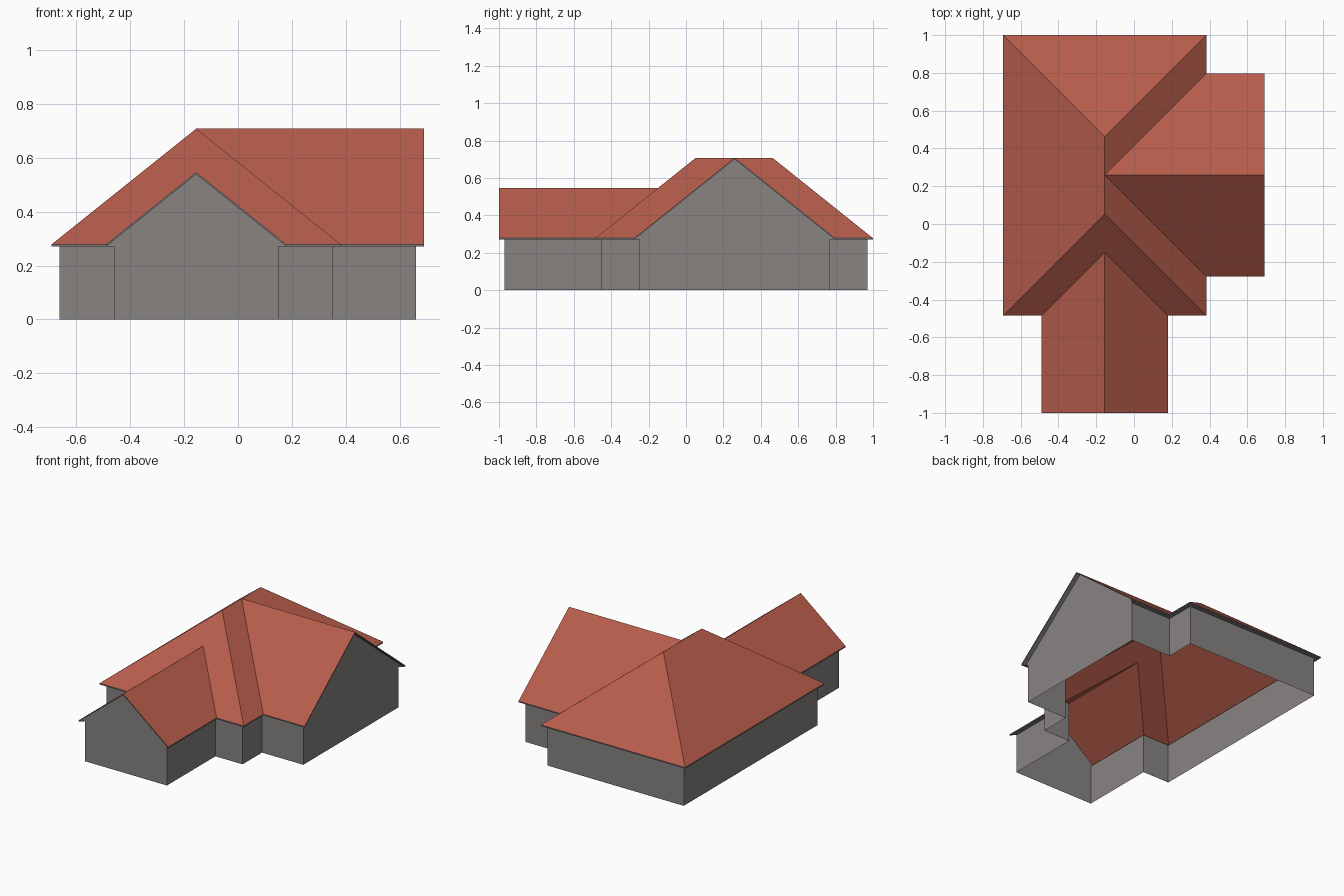
import bpy

if "Cube" in bpy.data.objects:
    bpy.data.objects.remove(bpy.data.objects["Cube"])

EAVE, FASCIA, SLOPE, OVER = 0.278, 0.008, 0.8, 0.03
C, H, HS = -0.155, 0.5375, 0.335        # ridge x, main half width, south wing half width
W, E, S, N = C - H, C + H, -0.485, 1.0  # main block eaves
RY, EX = 0.26, 0.69                     # east wing ridge y and gable x
SY = -1.0                               # south wing gable y


def material(name, rgb):
    m = bpy.data.materials.new(name)
    m.diffuse_color = (*rgb, 1)
    m.use_nodes = True
    m.node_tree.nodes["Principled BSDF"].inputs["Base Color"].default_value = m.diffuse_color
    return m


ROOF = material("terracotta", (0.47, 0.108, 0.07))
WALL = material("wall grey", (0.245, 0.23, 0.222))
TRIM = material("trim grey", (0.2, 0.2, 0.2))


def build(name, faces, mat):
    verts, index, polys = [], {}, []
    for f in faces:
        poly = []
        for p in f:
            k = tuple(round(v, 5) for v in p)
            if k not in index:
                index[k] = len(verts)
                verts.append(k)
            poly.append(index[k])
        polys.append(poly)
    me = bpy.data.meshes.new(name)
    me.from_pydata(verts, [], polys)
    me.materials.append(mat)
    ob = bpy.data.objects.new(name, me)
    bpy.context.collection.objects.link(ob)
    return ob


def height(x, y):
    """Roof height: the highest of the three roof volumes."""
    d = [min(x - W, E - x, y - S, N - y)]
    if x >= C:
        d.append(H - abs(y - RY))
    if y <= S + HS + 1e-6:
        d.append(HS - abs(x - C))
    return EAVE + SLOPE * max(d)


# Roof slopes as plan polygons, lifted by the height rule
top, mid, bot = (C, N - H), (C, RY), (C, S + H)
east_n, east_s = (E, RY + H), (E, RY - H)
plan = [
    [(E, N), (W, N), top],                                  # north hip
    [(W, N), (W, S), bot, mid, top],                        # west slope
    [(E, N), top, mid, east_n],                             # east slope, north strip
    [mid, bot, (E, S), east_s],                             # east slope, south strip
    [(EX, RY), (EX, RY + H), east_n, mid],                  # east wing
    [(EX, RY - H), (EX, RY), mid, east_s],
    [(W, S), (C - HS, S), (C, S + HS), bot],                # south hip
    [(C + HS, S), (E, S), bot, (C, S + HS)],
    [(C - HS, SY), (C, SY), (C, S + HS), (C - HS, S)],      # south wing
    [(C, SY), (C + HS, SY), (C + HS, S), (C, S + HS)],
]
build("roof", [[(x, y, height(x, y)) for x, y in f] for f in plan], ROOF)

# Eave outline, counter-clockwise, and the wall outline set in from it
outline = [(W, N), (W, S), (C - HS, S), (C - HS, SY), (C + HS, SY), (C + HS, S),
           (E, S), east_s, (EX, RY - H), (EX, RY + H), east_n, (E, N)]
n = len(outline)


def normal(i):
    (x0, y0), (x1, y1) = outline[i], outline[(i + 1) % n]
    length = abs(x1 - x0) + abs(y1 - y0)
    return -(y1 - y0) / length, (x1 - x0) / length


inner = []
for i, (x, y) in enumerate(outline):
    a, b = normal(i - 1), normal(i)
    inner.append((x + OVER * (a[0] + b[0]), y + OVER * (a[1] + b[1])))

walls, trim = [], []
low = EAVE - FASCIA
for i in range(n):
    j = (i + 1) % n
    a, b, wa, wb = outline[i], outline[j], inner[i], inner[j]
    if i in (3, 8):
        # Gable end: wall with a peak, sloping fascia and underside
        nx, ny = normal(i)
        m = ((a[0] + b[0]) / 2, (a[1] + b[1]) / 2)
        peak = height(*m)
        back = [(p[0] + nx * OVER, p[1] + ny * OVER) for p in (a, m, b)]
        walls.append([(*wa, 0), (*wb, 0), (*wb, low), (*back[2], low),
                      (*back[1], peak - FASCIA), (*back[0], low), (*wa, low)])
        for p, q, zp, zq, bp, bq in ((a, m, EAVE, peak, back[0], back[1]),
                                     (m, b, peak, EAVE, back[1], back[2])):
            trim.append([(*p, zp - FASCIA), (*q, zq - FASCIA), (*q, zq), (*p, zp)])
            trim.append([(*p, zp - FASCIA), (*bp, zp - FASCIA),
                         (*bq, zq - FASCIA), (*q, zq - FASCIA)])
    else:
        # Eave side: plain wall, upright fascia and flat soffit
        walls.append([(*wa, 0), (*wb, 0), (*wb, low), (*wa, low)])
        trim.append([(*a, low), (*b, low), (*b, EAVE), (*a, EAVE)])
        trim.append([(*a, low), (*wa, low), (*wb, low), (*b, low)])

build("walls", walls, WALL)
build("eave_trim", trim, TRIM)
